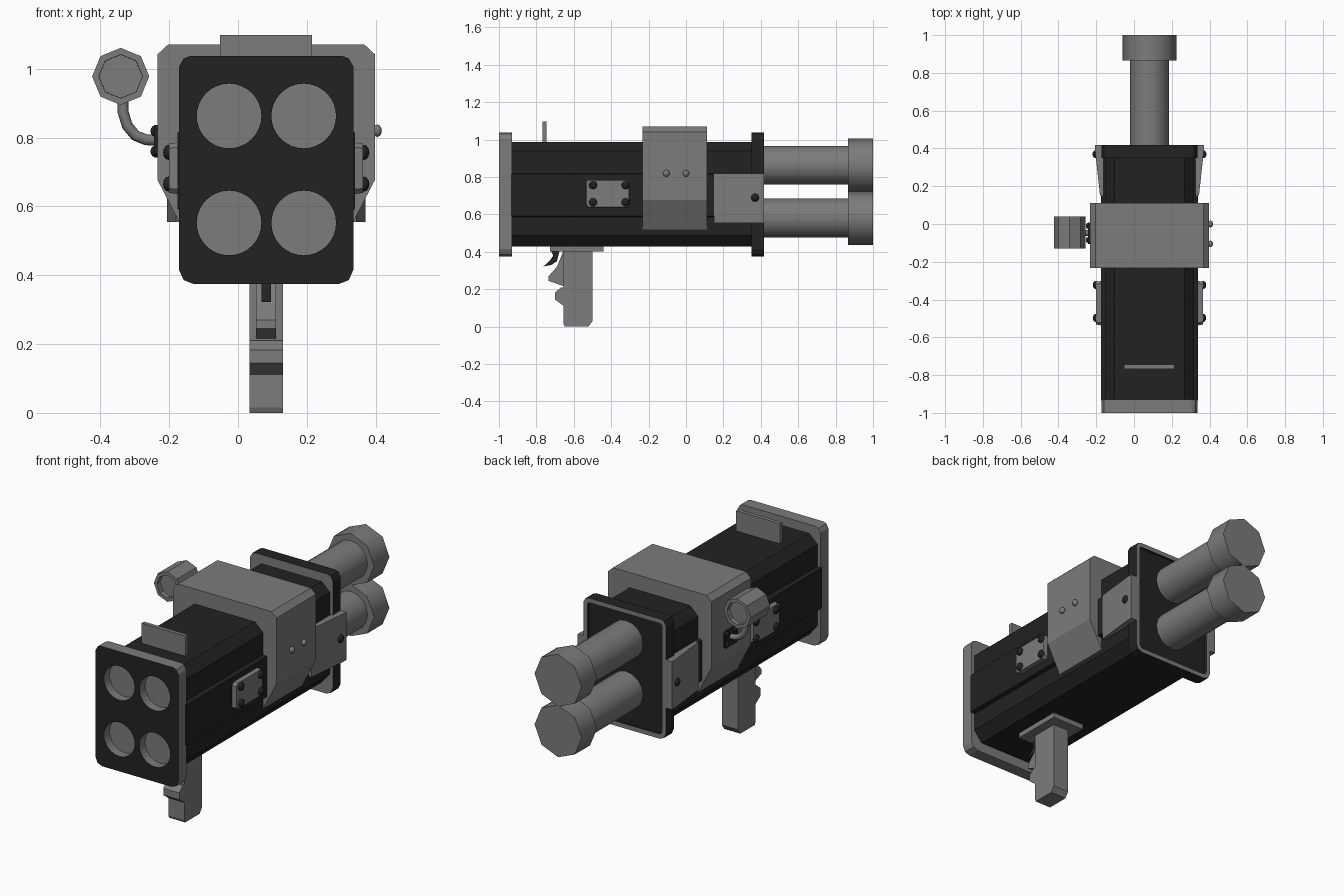
import bpy, bmesh, math
from mathutils import Matrix, Vector

if "Cube" in bpy.data.objects:
    bpy.data.objects.remove(bpy.data.objects["Cube"])

CX = 0.082  # centre line of the launcher body


def material(name, v):
    m = bpy.data.materials.new(name)
    m.diffuse_color = (v, v, v, 1)
    m.use_nodes = True
    m.node_tree.nodes["Principled BSDF"].inputs["Base Color"].default_value = m.diffuse_color
    return m


GRAY, DARK = material("steel gray", 0.2), material("matte black", 0.016)


def finish(name, bm, mats, rule=None, smooth=None):
    bmesh.ops.recalc_face_normals(bm, faces=bm.faces[:])
    if rule:
        for f in bm.faces:
            f.material_index = rule(f)
    me = bpy.data.meshes.new(name)
    bm.to_mesh(me)
    bm.free()
    for m in mats:
        me.materials.append(m)
    ob = bpy.data.objects.new(name, me)
    bpy.context.collection.objects.link(ob)
    if smooth:
        bpy.ops.object.select_all(action='DESELECT')
        ob.select_set(True)
        bpy.context.view_layer.objects.active = ob
        bpy.ops.object.shade_smooth_by_angle(angle=math.radians(smooth))
    return ob


PLACE = {'x': lambda u, v, t: (t, u, v),   # profile in yz
         'y': lambda u, v, t: (u, t, v),   # profile in xz
         'z': lambda u, v, t: (u, v, t)}   # profile in xy


def prism(pts, axis, a, b):
    bm = bmesh.new()
    ends = [bm.faces.new([bm.verts.new(PLACE[axis](u, v, t)) for u, v in pts]) for t in (a, b)]
    n = len(pts)
    for i in range(n):
        j = (i + 1) % n
        p, q = ends[0].verts, ends[1].verts
        bm.faces.new((p[i], p[j], q[j], q[i]))
    return bm


def box_pts(u0, u1, v0, v1, c=0.0):
    if not c:
        return [(u0, v0), (u1, v0), (u1, v1), (u0, v1)]
    return [(u0 + c, v0), (u1 - c, v0), (u1, v0 + c), (u1, v1 - c),
            (u1 - c, v1), (u0 + c, v1), (u0, v1 - c), (u0, v0 + c)]


def mirrored(half):
    """Right half profile (offset, z) to a full profile about the centre line."""
    return [(CX + u, z) for u, z in half] + [(CX - u, z) for u, z in reversed(half)]


def circle(x, z, r, n):
    return [(x + r * math.cos(2 * math.pi * i / n), z + r * math.sin(2 * math.pi * i / n)) for i in range(n)]


def bolt(name, loc, r, mat):
    bm = bmesh.new()
    bmesh.ops.create_uvsphere(bm, u_segments=10, v_segments=6, radius=r,
                              matrix=Matrix.Translation(loc) @ Matrix.Diagonal((0.75, 1, 1, 1)))
    finish(name, bm, [mat], smooth=60)


# main body with raised side bands
finish("body", prism(mirrored([(0.185, 0.987), (0.235, 0.94), (0.235, 0.82), (0.258, 0.815), (0.258, 0.592),
                               (0.235, 0.587), (0.235, 0.49), (0.185, 0.43)]), 'y', -0.935, 0.38), [DARK])

# front plate with four bores, black on its face only
plate = mirrored([(0.222, 1.037), (0.24, 1.03), (0.253, 1.007), (0.253, 0.415), (0.24, 0.386), (0.212, 0.375)])
front = finish("front_plate", prism(plate, 'y', -1.0, -0.93), [GRAY, DARK])
for x in (-0.026, 0.191):
    for z in (0.863, 0.552):
        cut = finish("bore_cutter", prism(circle(x, z, 0.094, 32), 'y', -1.1, -0.95), [GRAY])
        cut.hide_render = True
        mod = front.modifiers.new("bore", 'BOOLEAN')
        mod.operation, mod.solver, mod.object = 'DIFFERENCE', 'EXACT', cut
bm = bmesh.new()
bm.from_object(front, bpy.context.evaluated_depsgraph_get())
for ob in [o for o in bpy.data.objects if o.name.startswith(("bore_cutter", "front_plate"))]:
    bpy.data.objects.remove(ob)
finish("front_plate", bm, [GRAY, DARK],
       rule=lambda f: int(f.normal.y < -0.9 and f.calc_center_median().y < -0.99))

# rear plate: black sides, gray rims, black sunken panel
bm = prism(plate, 'y', 0.35, 0.418)
bmesh.ops.recalc_face_normals(bm, faces=bm.faces[:])
back = [f for f in bm.faces if f.normal.y > 0.9]
bmesh.ops.inset_region(bm, faces=back, thickness=0.025, use_even_offset=True)
bmesh.ops.inset_region(bm, faces=back, thickness=0.001, depth=-0.012)
panel_y = max(v.co.y for v in back[0].verts)
finish("rear_plate", bm, [GRAY, DARK],
       rule=lambda f: int(abs(f.normal.y) < 0.7 or (f.normal.y > 0.9 and f.calc_center_median().y < panel_y + 0.003)))

# two exhaust tubes with octagonal caps
for label, z in (("upper", 0.863), ("lower", 0.582)):
    finish(label + "_tube", prism(circle(CX, z, 0.104, 16), 'y', 0.39, 0.88), [GRAY], smooth=40)
    finish(label + "_tube_cap", prism(circle(CX, z, 0.144, 8), 'y', 0.866, 1.0), [GRAY], smooth=50)

# saddle collar over the body
finish("collar", prism(mirrored([(0.286, 1.07), (0.316, 1.042), (0.316, 0.677), (0.232, 0.515)]),
                       'y', -0.233, 0.112), [GRAY])
for y in (-0.105, 0.0):
    bolt("collar_stud", (CX + 0.323, y, 0.82), 0.018, GRAY)

# side plates and rear flaps on both sides
for s, side in ((1, "right"), (-1, "left")):
    bm = prism(box_pts(-0.538, -0.3, 0.635, 0.787, 0.014), 'x', CX + s * 0.25, CX + s * 0.282)
    outer = [f for f in bm.faces if abs(f.calc_center_median().x - CX) > 0.28]
    for v in outer[0].verts:
        v.co.y = -0.419 + (v.co.y + 0.419) * 0.95
        v.co.z = 0.711 + (v.co.z - 0.711) * 0.94
    finish(side + "_side_plate", bm, [GRAY])
    for y in (-0.497, -0.323):
        for z in (0.665, 0.757):
            bolt(side + "_plate_bolt", (CX + s * 0.284, y, z), 0.022, DARK)
    flap = [(CX + s * u, y) for u, y in ((0.245, 0.15), (0.262, 0.15), (0.288, 0.39), (0.288, 0.418), (0.245, 0.418))]
    finish(side + "_flap", prism(flap, 'z', 0.555, 0.82), [GRAY])
    bolt(side + "_flap_bolt", (CX + s * 0.285, 0.37, 0.69), 0.022, DARK)

# upright sight plate
finish("sight_plate", prism(box_pts(-0.052, 0.215, 0.97, 1.098), 'y', -0.767, -0.745), [GRAY])

# side scope, hollowed at both ends
bm = prism(circle(-0.341, 0.978, 0.083, 8), 'y', -0.13, 0.04)
bmesh.ops.recalc_face_normals(bm, faces=bm.faces[:])
for f in [f for f in bm.faces if abs(f.normal.y) > 0.9]:
    bmesh.ops.inset_region(bm, faces=[f], thickness=0.018, use_even_offset=True)
    bmesh.ops.inset_region(bm, faces=[f], thickness=0.0005, depth=-0.025)
finish("scope", bm, [GRAY])

# bent scope arm: round rings swept along a path
path = [Vector((x, -0.048, z)) for x, z in ((-0.334, 0.915), (-0.334, 0.875), (-0.322, 0.835),
                                            (-0.298, 0.806), (-0.268, 0.794), (-0.225, 0.792))]
bm, rings = bmesh.new(), []
for i, p in enumerate(path):
    t = (path[min(i + 1, 5)] - path[max(i - 1, 0)]).normalized()
    side = t.cross(Vector((0, 1, 0)))
    rings.append([bm.verts.new(p + 0.016 * (math.cos(k * math.pi / 4) * side + math.sin(k * math.pi / 4) * Vector((0, 1, 0))))
                  for k in range(8)])
for a, b in zip(rings, rings[1:]):
    for k in range(8):
        bm.faces.new((a[k], a[k - 1], b[k - 1], b[k]))
bm.faces.new(rings[0])
bm.faces.new(rings[-1])
finish("scope_arm", bm, [GRAY], smooth=50)
finish("scope_mount", prism(box_pts(-0.105, 0.008, 0.743, 0.837, 0.01), 'x', -0.244, -0.225), [DARK])
for y in (-0.085, -0.01):
    for z in (0.76, 0.819):
        bolt("scope_mount_bolt", (-0.243, y, z), 0.016, DARK)

# grip, finger rest, mounting plate and trigger
finish("grip_mount", prism(box_pts(-0.727, -0.44, 0.402, 0.44), 'x', CX - 0.1, CX + 0.1), [GRAY])
finish("grip", prism([(-0.655, 0.41), (-0.5, 0.41), (-0.5, 0.03), (-0.522, 0.0), (-0.648, 0.0), (-0.655, 0.015),
                      (-0.655, 0.112), (-0.7, 0.145), (-0.7, 0.183), (-0.668, 0.21), (-0.655, 0.21)],
                     'x', CX - 0.049, CX + 0.049), [GRAY])
finish("finger_rest", prism([(-0.65, 0.41), (-0.65, 0.215), (-0.735, 0.245), (-0.735, 0.27), (-0.69, 0.32),
                             (-0.658, 0.4)], 'x', CX - 0.029, CX + 0.029), [GRAY])
finish("trigger", prism([(-0.725, 0.41), (-0.675, 0.41), (-0.69, 0.35), (-0.72, 0.33), (-0.762, 0.322),
                         (-0.725, 0.357), (-0.71, 0.38)], 'x', CX - 0.014, CX + 0.014), [DARK])
